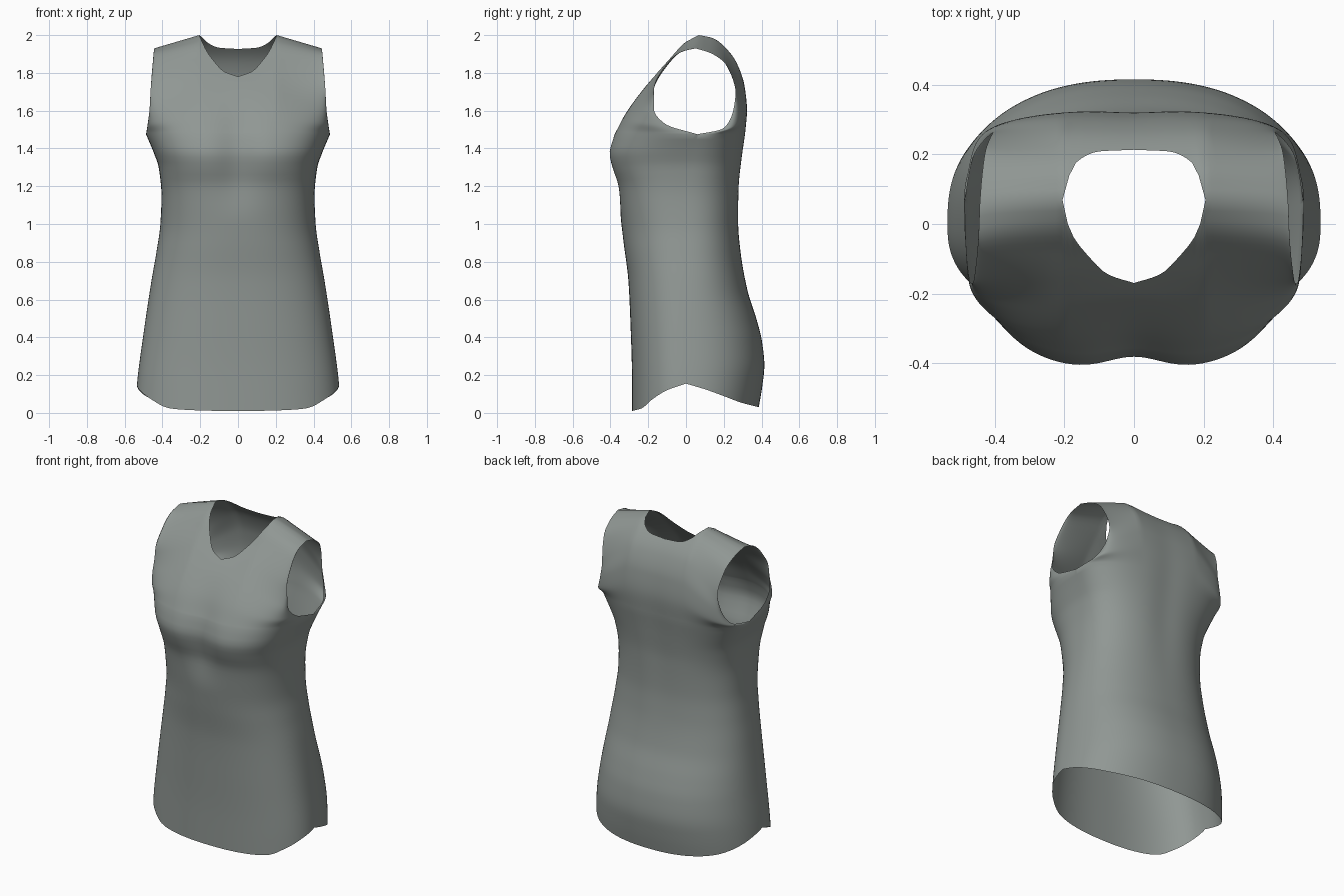
import bpy, bmesh, math

if "Cube" in bpy.data.objects:
    bpy.data.objects.remove(bpy.data.objects["Cube"])


def curve(keys, t):
    """Monotone cubic through rows of (t, a, b, ...); returns the values at t."""
    t = min(max(t, keys[0][0]), keys[-1][0])
    i = 0
    while i < len(keys) - 2 and t > keys[i + 1][0]:
        i += 1

    def slope(a, k):
        return (keys[a + 1][k] - keys[a][k]) / (keys[a + 1][0] - keys[a][0])

    def tangent(a, k):
        if a == 0:
            return slope(0, k)
        if a == len(keys) - 1:
            return slope(a - 1, k)
        p, q = slope(a - 1, k), slope(a, k)
        return 0 if p * q <= 0 else 2 * p * q / (p + q)

    h = keys[i + 1][0] - keys[i][0]
    s = (t - keys[i][0]) / h
    out = []
    for k in range(1, len(keys[0])):
        a, b = keys[i][k], keys[i + 1][k]
        out.append(a * (1 + 2 * s) * (1 - s) ** 2 + b * s * s * (3 - 2 * s)
                   + h * tangent(i, k) * s * (1 - s) ** 2
                   + h * tangent(i + 1, k) * s * s * (s - 1))
    return out


# Body outline by height: (z, half width), (z, centre y, squareness)
WIDTH = [(0, .545), (.15, .535), (.4, .503), (.7, .458), (.85, .432), (1, .411),
         (1.15, .405), (1.3, .42), (1.38, .447), (1.475, .487)]
SIDE_Y = [(0, 0), (.6, 0), (1.1, 0), (1.475, .06)]
FRONT_Y = [(0, -.285), (.2, -.286), (.5, -.295), (.7, -.305), (.9, -.33), (1.05, -.348),
           (1.2, -.368), (1.3, -.402), (1.37, -.417), (1.475, -.388)]
BACK_Y = [(0, .38), (.15, .405), (.25, .415), (.38, .402), (.5, .372), (.65, .325),
          (.85, .29), (1, .28), (1.2, .285), (1.35, .3), (1.475, .317)]
FRONT_N = [(0, 2.4), (.9, 2.4), (1.37, 2.9), (1.475, 2.8)]
BACK_N = [(0, 2.3), (1, 2.4), (1.475, 2.6)]
DIP = [(0, 0), (1.0, 0), (1.36, .036), (1.5, .025), (1.75, 0), (2, 0)]

# Chest to shoulder: (t, middle y, middle z, armhole x, armhole y, armhole z)
FRONT_TOP = [(0, -.388, 1.475, .487, .06, 1.475), (.2, -.328, 1.58, .478, -.11, 1.53),
             (.4, -.246, 1.69, .468, -.17, 1.61), (.6, -.165, 1.785, .462, -.17, 1.72),
             (.8, -.075, 1.885, .452, -.105, 1.845), (.92, -.005, 1.96, .446, -.03, 1.91),
             (1, .07, 2.0, .443, .05, 1.93)]
BACK_TOP = [(0, .317, 1.475, .487, .06, 1.475), (.2, .326, 1.6, .46, .195, 1.505),
            (.4, .312, 1.73, .42, .25, 1.6), (.6, .27, 1.85, .405, .262, 1.7),
            (.8, .205, 1.937, .425, .215, 1.84), (.92, .14, 1.985, .437, .13, 1.905),
            (1, .07, 2.0, .443, .05, 1.93)]
# Neckline: (fraction to neck corner, t where the panel stops)
FRONT_NECK = [(0, .59), (.34, .645), (.63, .77), (.88, .9), (1, 1)]
BACK_NECK = [(0, .775), (.5, .79), (.83, .86), (1, 1)]
# Hem height by distance towards front or back
FRONT_HEM = [(0, .155), (.35, .12), (.63, .07), (.82, .024), (1, .01)]
BACK_HEM = [(0, .155), (.25, .125), (.5, .09), (.75, .055), (1, .03)]

NECK = math.radians(26.25)
COLUMNS = [NECK * i / 12 for i in range(12)] + \
          [NECK + (math.pi / 2 - NECK) * i / 26 for i in range(27)]


def rounded(a, n):
    """Point on a unit superellipse; a = 0 is the middle, 90 degrees the side."""
    s, c = math.sin(a), max(math.cos(a), 0)
    if c < 1e-6:
        return 1, 0
    r = (s ** n + c ** n) ** (-1 / n)
    return s * r, c * r


def dent(x, z, front):
    """Hollow between the bust, and a faint one along the spine."""
    if front:
        return curve(DIP, z)[0] * math.exp(-(x / .11) ** 2)
    return -.008 * math.exp(-(x / .1) ** 2) * min(1, max(0, z - .8) / .4)


def body_point(a, v, front):
    hem = curve(FRONT_HEM if front else BACK_HEM, rounded(a, 2.35)[1])[0]
    z = hem + (1.475 - hem) * v
    X, Y = rounded(a, curve(FRONT_N if front else BACK_N, z)[0])
    x, mid = X * curve(WIDTH, z)[0], curve(SIDE_Y, z)[0]
    edge = curve(FRONT_Y if front else BACK_Y, z)[0]
    return x, mid + (edge - mid) * Y + dent(x, z, front), z


def top_point(a, v, front):
    t = v * curve(FRONT_NECK if front else BACK_NECK, min(1, a / NECK))[0]
    cy, cz, ax, ay, az = curve(FRONT_TOP if front else BACK_TOP, t)
    n0 = 2.8 if front else 2.6
    X, Y = rounded(a, n0 + (2.5 - n0) * t)
    x = X * ax
    g = min(1, (ax - x) / (ax - .205))
    z = az + (cz - az) * g
    fade = max(0, 1 - t) if not front else 1
    return x, ay + (cy - ay) * Y + dent(x, z, front) * fade, z


bm = bmesh.new()


def panel(point, rows, front):
    grid = [[bm.verts.new(point(a, r / rows, front)) for a in COLUMNS]
            for r in range(rows + 1)]
    for r in range(rows):
        for c in range(len(COLUMNS) - 1):
            q = [grid[r][c], grid[r][c + 1], grid[r + 1][c + 1], grid[r + 1][c]]
            bm.faces.new(q if front else q[::-1])


# Front and back panels of the right half, sewn at the side and shoulder
for is_front in (True, False):
    panel(body_point, 48, is_front)
    panel(top_point, 32, is_front)
bmesh.ops.remove_doubles(bm, verts=bm.verts, dist=.0008)

mesh = bpy.data.meshes.new("sleeveless_top")
bm.to_mesh(mesh)
bm.free()
top = bpy.data.objects.new("sleeveless_top", mesh)
bpy.context.collection.objects.link(top)

fabric = bpy.data.materials.new("grey green fabric")
fabric.diffuse_color = (.28, .31, .295, 1)
fabric.use_nodes = True
fabric.node_tree.nodes["Principled BSDF"].inputs["Base Color"].default_value = fabric.diffuse_color
mesh.materials.append(fabric)
for f in mesh.polygons:
    f.use_smooth = True

# Left half
mirror = top.modifiers.new("left half", 'MIRROR')
mirror.use_clip = True
mirror.merge_threshold = .0005
